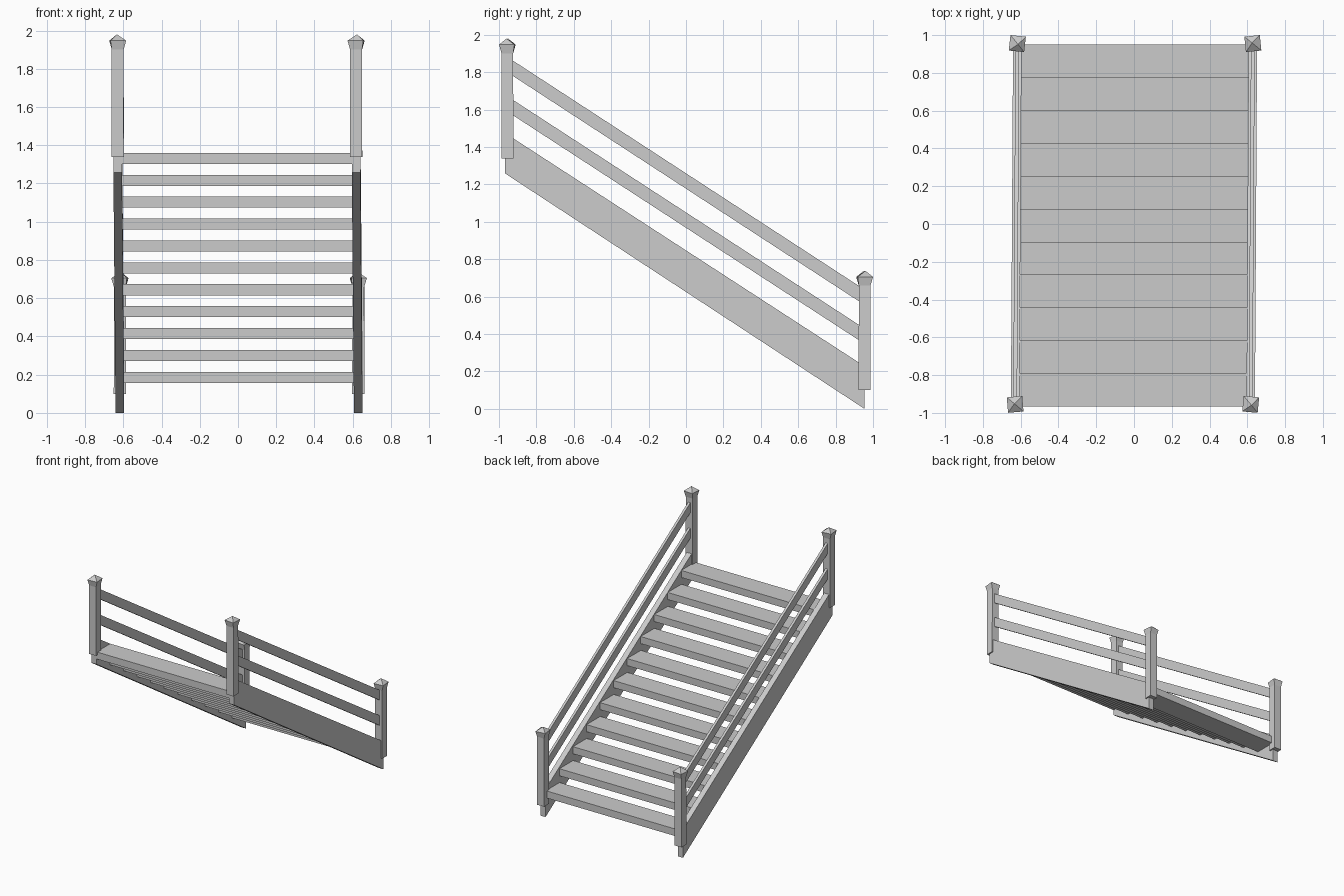
import bpy, bmesh, math

if "Cube" in bpy.data.objects:
    bpy.data.objects.remove(bpy.data.objects["Cube"])

grey = bpy.data.materials.new("light_grey")
grey.diffuse_color = (0.6, 0.6, 0.6, 1)
grey.use_nodes = True
grey.node_tree.nodes["Principled BSDF"].inputs["Base Color"].default_value = grey.diffuse_color

SKEW = 0.006  # slight hand-made sideways lean along the flight


def finish(name, bm):
    for v in bm.verts:
        v.co.x += SKEW * v.co.y
    bmesh.ops.recalc_face_normals(bm, faces=bm.faces)
    mesh = bpy.data.meshes.new(name)
    bm.to_mesh(mesh)
    bm.free()
    mesh.materials.append(grey)
    bpy.context.collection.objects.link(bpy.data.objects.new(name, mesh))


def side_slab(name, profile, x0, x1):
    """Extrude a (y, z) outline between two x positions."""
    bm = bmesh.new()
    face = bm.faces.new([bm.verts.new((x0, y, z)) for y, z in profile])
    ext = bmesh.ops.extrude_face_region(bm, geom=[face])
    for v in ext["geom"]:
        if isinstance(v, bmesh.types.BMVert):
            v.co.x = x1
    finish(name, bm)


def post(name, x, y, z0, top, twist, lean):
    """Square post with a flared neck and a pyramid cap."""
    bm = bmesh.new()
    rings = []
    for z, half, turn in ((z0, 0.032, 0), (top - 0.08, 0.031, 0),
                          (top - 0.033, 0.041, twist)):
        ring = []
        for i in range(4):
            a = math.radians(45 + 90 * i + turn)
            r = half * math.sqrt(2)
            ring.append(bm.verts.new((x + r * math.cos(a), y + r * math.sin(a), z)))
        rings.append(ring)
    apex = bm.verts.new((x + lean, y - lean, top))
    bm.faces.new(rings[0])
    for i in range(4):
        j = (i + 1) % 4
        for a, b in zip(rings, rings[1:]):
            bm.faces.new((a[i], a[j], b[j], b[i]))
        bm.faces.new((rings[-1][i], rings[-1][j], apex))
    finish(name, bm)


# Treads, climbing toward the front
for i in range(11):
    back = 0.95 - i * 0.174
    top = 0.215 + i * 0.1145
    side_slab(f"tread_{i + 1}",
              [(back - 0.177, top - 0.058), (back, top - 0.058),
               (back, top), (back - 0.177, top)], -0.605, 0.605)

for side, label in ((-1, "left"), (1, "right")):
    cx = side * 0.6235
    # Sloping side board
    side_slab(f"stringer_{label}",
              [(-0.967, 1.258), (0.954, 0.0), (0.954, 0.228), (-0.967, 1.474)],
              cx - 0.0225, cx + 0.0225)
    # Two sloping handrail boards
    for kind, hi, lo in (("upper", 1.865, 0.66), ("middle", 1.655, 0.452)):
        side_slab(f"{kind}_rail_{label}",
                  [(-0.94, hi - 0.076), (0.935, lo - 0.092),
                   (0.935, lo - 0.01), (-0.94, hi + 0.006)],
                  cx - 0.010, cx + 0.010)
    # Corner posts
    post(f"front_post_{label}", cx, -0.955, 1.338, 1.98, -5 * side, 0.004 * side)
    post(f"back_post_{label}", cx, 0.955, 0.10, 0.738, 6 * side, -0.004 * side)
